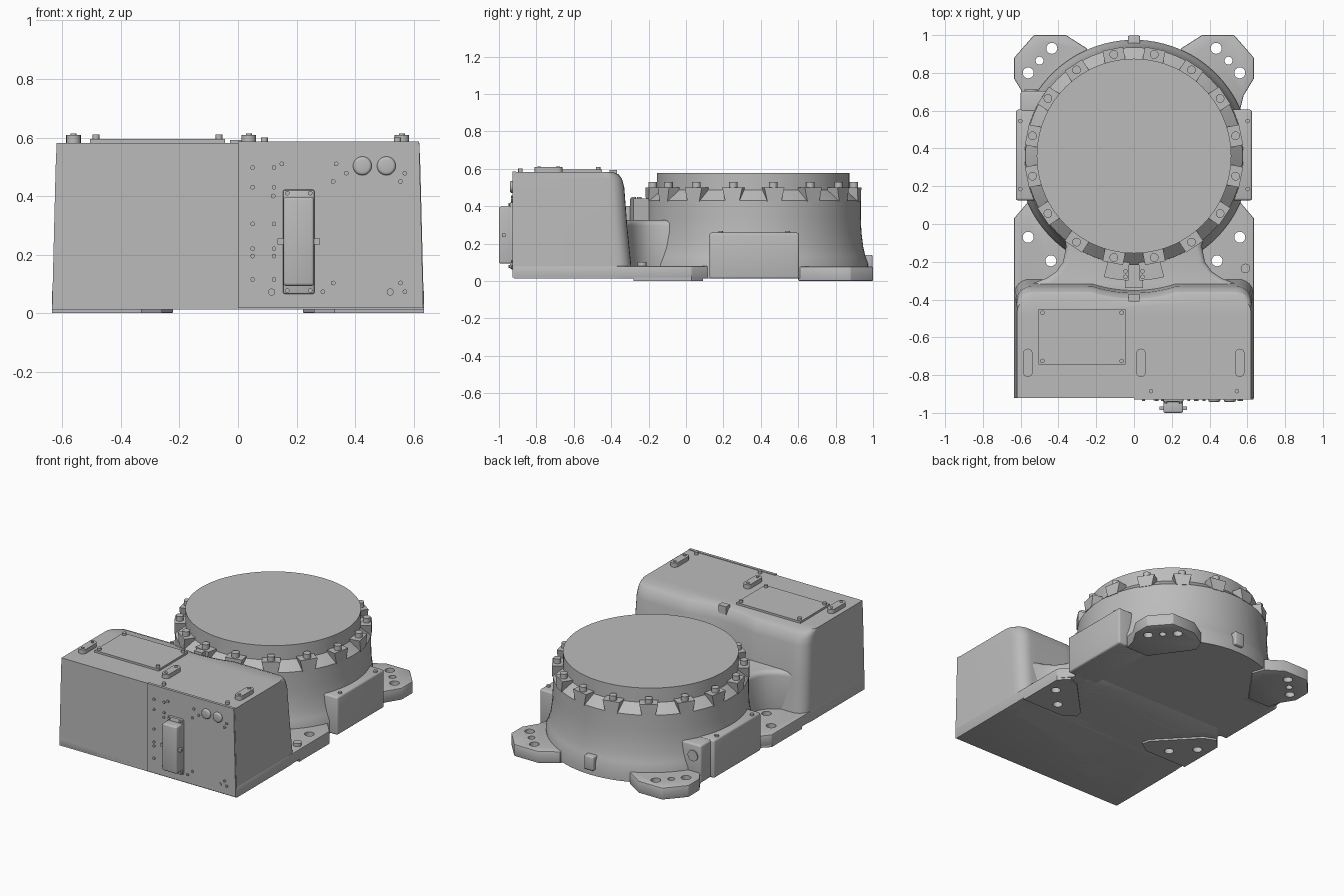
import bpy, bmesh
from math import sin, cos, pi, radians, sqrt
from mathutils import Matrix, Vector

if "Cube" in bpy.data.objects:
    bpy.data.objects.remove(bpy.data.objects["Cube"])

GREY = (0.5, 0.5, 0.5, 1)
metal = bpy.data.materials.new("cast_grey")
metal.use_nodes = True
metal.diffuse_color = GREY
metal.node_tree.nodes["Principled BSDF"].inputs["Base Color"].default_value = GREY

CY = 0.36          # centre of the drum along y
FRONT = -0.92      # front wall of the cabinet
parts = []


def finish(name, bm):
    bmesh.ops.recalc_face_normals(bm, faces=bm.faces)
    mesh = bpy.data.meshes.new(name)
    bm.to_mesh(mesh)
    bm.free()
    obj = bpy.data.objects.new(name, mesh)
    bpy.context.collection.objects.link(obj)
    mesh.materials.append(metal)
    parts.append(obj)
    return obj


def apply(obj, mod):
    bpy.context.view_layer.objects.active = obj
    bpy.ops.object.modifier_apply(modifier=mod.name)


def bevel(obj, width, segments=3):
    mod = obj.modifiers.new("bevel", "BEVEL")
    mod.width, mod.segments, mod.limit_method = width, segments, "ANGLE"
    mod.angle_limit = radians(40)
    apply(obj, mod)
    return obj


def loft(name, rings):
    """Skin a stack of equal-length closed rings and cap both ends."""
    bm = bmesh.new()
    rows = [[bm.verts.new(p) for p in ring] for ring in rings]
    n = len(rows[0])
    for a, b in zip(rows, rows[1:]):
        for i in range(n):
            j = (i + 1) % n
            bm.faces.new((a[i], a[j], b[j], b[i]))
    bm.faces.new(rows[0])
    bm.faces.new(rows[-1])
    return finish(name, bm)


def prism(name, pts, z0, z1):
    return loft(name, [[(x, y, z) for x, y in pts] for z in (z0, z1)])


def box(name, x0, x1, y0, y1, z0, z1):
    return prism(name, [(x0, y0), (x1, y0), (x1, y1), (x0, y1)], z0, z1)


def both(half):
    return half + [(-x, y) for x, y in reversed(half)]


def circle(r, n, cx=0, cy=0):
    return [(cx + r * cos(2 * pi * i / n), cy + r * sin(2 * pi * i / n)) for i in range(n)]


def lathe(name, profile, n=96):
    return loft(name, [[(x, y, z) for x, y in circle(r, n, 0, CY)] for r, z in profile])


def pins(name, spots, r, z0, z1, sides=12, front=False):
    """Many short cylinders in one object, upright or pointing forward."""
    bm = bmesh.new()
    turn = Matrix.Rotation(pi / 2, 4, "X") if front else Matrix()
    for a, b, *base in spots:
        lift = base[0] if base else 0
        mid = (z0 + z1) / 2 + lift
        pos = Vector((a, mid, b)) if front else Vector((a, b, mid))
        bmesh.ops.create_cone(bm, cap_ends=True, segments=sides, radius1=r, radius2=r,
                              depth=abs(z1 - z0), matrix=Matrix.Translation(pos) @ turn)
    return finish(name, bm)


def sector(r0, r1, a0, a1, n=6):
    """Ring sector around the drum axis, angles in degrees."""
    arc = [radians(a0 + (a1 - a0) * i / n) for i in range(n + 1)]
    return ([(r0 * cos(a), CY + r0 * sin(a)) for a in arc]
            + [(r1 * cos(a), CY + r1 * sin(a)) for a in reversed(arc)])


# Drum body with flared foot, sloped shoulder and flat top flange
lathe("drum", [(0.615, 0.012), (0.615, 0.09), (0.6, 0.13), (0.588, 0.18), (0.578, 0.26),
               (0.575, 0.33), (0.575, 0.43), (0.515, 0.485), (0.515, 0.578)])

# Bolt pads and bolts around the shoulder
bolts = []
for i in range(16):
    a = 2 * pi * (i + 0.5) / 16
    out, side = Vector((cos(a), sin(a), 0)), Vector((-sin(a), cos(a), 0))
    at = lambda r, w, z: Vector((0, CY, z)) + out * r + side * w
    loft(f"bolt_pad_{i}", [[at(0.49, -w, z), at(0.578, -w, z), at(0.578, w, z), at(0.49, w, z)]
                           for w, z in ((0.038, 0.425), (0.055, 0.5))])
    bolts.append(tuple(at(0.548, 0, 0))[:2])
pins("flange_bolts", bolts, 0.023, 0.49, 0.53, 16)

# Cabinet: straight front, rounded back hollowed around the drum
rings = []
for z, back, w in ((0.012, 0.045, 0.635), (0.1, 0.035, 0.633), (0.3, 0.015, 0.628),
                   (0.5, 0, 0.623), (0.545, -0.012, 0.621), (0.57, -0.03, 0.62),
                   (0.582, -0.06, 0.62)):
    half = [(w, FRONT), (w, -0.42 + back)]
    for k in range(1, 7):
        t = k * pi / 12
        half.append((w - 0.08 * (1 - cos(t)), -0.41 + back + 0.08 * sin(t)))
    for k in range(13):
        x = 0.5 * (1 - k / 12.5)
        half.append((x, min(-0.33, CY - sqrt(0.725 ** 2 - x * x)) + back))
    rings.append([(x, y, z) for x, y in both(half)])
loft("cabinet", rings)

# Neck joining cabinet and drum
neck = both([(0.6, -0.4), (0.55, -0.32), (0.46, -0.285), (0.41, -0.25), (0.375, -0.2),
             (0.36, -0.12), (0.38, 0.05)])
bevel(prism("neck", neck, 0.012, 0.325), 0.03)

# Base plate
plate = both([(0.635, FRONT), (0.635, 0.03), (0.575, 0.1), (0.5, 0.2)])
drilled = [bevel(prism("base_plate", plate, 0.012, 0.08), 0.006, 2)]

# Mounting feet, side blocks and their screws
rear = [(0.22, 0.85), (0.25, 0.93), (0.36, 1.0), (0.53, 1.0), (0.635, 0.88), (0.635, 0.77),
        (0.58, 0.68), (0.56, 0.6), (0.4, 0.6)]
pad = [(0.635, -0.28), (0.635, 0.03), (0.575, 0.09), (0.5, 0.06), (0.27, -0.18), (0.26, -0.23),
       (0.33, -0.28)]
for s, tag in ((1, "left"), (-1, "right")):
    flip = lambda pts: [(s * x, y) for x, y in pts]
    drilled.append(bevel(prism(f"rear_foot_{tag}", flip(rear), 0, 0.077), 0.006, 2))
    drilled.append(prism(f"front_foot_{tag}", flip(pad), 0, 0.03))
    block = [(0.625, 0.125), (0.625, 0.605), (0.4, 0.605), (0.4, 0.125)]
    bevel(prism(f"side_block_{tag}", flip(block), 0.012, 0.258), 0.012)
    pins(f"block_screws_{tag}", flip([(0.602, 0.185), (0.602, 0.545)]), 0.012, 0.25, 0.268)
bevel(box("cable_housing", -0.6, -0.38, 0.55, 0.705, 0.012, 0.255), 0.012)
pins("cable_port", [(-0.545, 0.18)], 0.035, 0.7, 0.712, 24, True)
pins("leveling_plug", [(0.59, -0.235)], 0.025, 0.07, 0.1, 20)

# Drill the mounting holes
large = [(s * x, y) for s in (1, -1) for x, y in ((0.56, -0.07), (0.44, -0.195),
                                                 (0.435, 0.93), (0.56, 0.8))]
for spots, r in ((large, 0.029), ([(0.5, 0.865), (-0.5, 0.865)], 0.021)):
    cutter = pins("hole_cutter", spots, r, -0.1, 0.2, 24)
    parts.remove(cutter)
    cutter.hide_render = True
    for obj in drilled:
        mod = obj.modifiers.new("holes", "BOOLEAN")
        mod.operation, mod.solver, mod.object = "DIFFERENCE", "EXACT", cutter
        apply(obj, mod)
    bpy.data.objects.remove(cutter)

# Rear tab and stop brackets between drum and cabinet
bevel(box("rear_tab", -0.033, 0.033, 0.9, 0.997, 0.05, 0.14), 0.008)
for a0, a1, tag in ((-104, -92.5, "right"), (-87.5, -76, "left")):
    prism(f"stop_bracket_{tag}", sector(0.56, 0.66, a0, a1), 0.31, 0.44)
prism("stop_base", sector(0.56, 0.7, -94, -86), 0.31, 0.4)
pins("stop_screws", [(x, y) for x in (-0.045, 0.045) for y in (-0.25, -0.28)],
     0.012, 0.43, 0.45)
box("cabinet_clip", -0.028, 0.028, -0.41, -0.37, 0.54, 0.592)

# Cabinet lid, its screws and the lifting bars
box("top_lid", -0.505, -0.045, -0.745, -0.45, 0.575, 0.595)
pins("lid_screws", [(x, y) for x in (-0.485, -0.065) for y in (-0.725, -0.47)],
     0.012, 0.59, 0.61)
for i, x in enumerate((-0.562, 0.037, 0.56)):
    r = 0.025
    arc = [pi * k / 8 for k in range(9)]
    slot = ([(x + r * cos(t), -0.685 + r * sin(t)) for t in arc]
            + [(x - r * cos(t), -0.785 - r * sin(t)) for t in arc])
    prism(f"top_bar_{i}", slot, 0.575, 0.609)
    pins(f"top_bar_screws_{i}", [(x, -0.685), (x, -0.785)], 0.01, 0.6, 0.613)
pins("top_edge_screws", [(0.09, -0.885), (0.545, -0.885)], 0.012, 0.575, 0.6)

# Front connection panel with screws and round caps
loft("front_panel", [[(0, y, 0.018), (0.633, y, 0.018), (0.619, y, 0.586), (0, y, 0.586)]
                     for y in (FRONT + 0.01, FRONT - 0.008)])
screws = [(x, z) for x in (0.05, 0.123) for z in (0.115, 0.195, 0.22, 0.305, 0.43, 0.497)]
screws += [(0.15, 0.51), (0.12, 0.4), (0.335, 0.51), (0.37, 0.478), (0.325, 0.45), (0.325, 0.103),
           (0.29, 0.073), (0.57, 0.478), (0.555, 0.45), (0.555, 0.103), (0.57, 0.073)]
pins("panel_screws", screws, 0.008, FRONT, FRONT - 0.016, 10, True)
pins("panel_plugs", [(0.115, 0.072), (0.52, 0.072)], 0.012, FRONT, FRONT - 0.014, 16, True)
bevel(pins("round_caps", [(0.425, 0.503), (0.507, 0.503)], 0.032, FRONT, FRONT - 0.022, 32, True),
      0.01)

# Heavy connector with side latches
bevel(box("connector_flange", 0.153, 0.262, FRONT - 0.022, FRONT, 0.065, 0.422), 0.008, 2)
bevel(box("connector_body", 0.155, 0.26, -1.0, FRONT, 0.093, 0.397), 0.01)
box("connector_latches", 0.135, 0.28, -0.985, -0.965, 0.235, 0.255)
pins("connector_screws", [(x, z) for x in (0.168, 0.247) for z in (0.077, 0.41)],
     0.008, -0.935, -0.95, 10, True)

# Smooth the round surfaces, keep the edges crisp
bpy.ops.object.select_all(action="DESELECT")
for obj in parts:
    obj.select_set(True)
bpy.context.view_layer.objects.active = parts[0]
bpy.ops.object.shade_smooth_by_angle(angle=radians(32))
